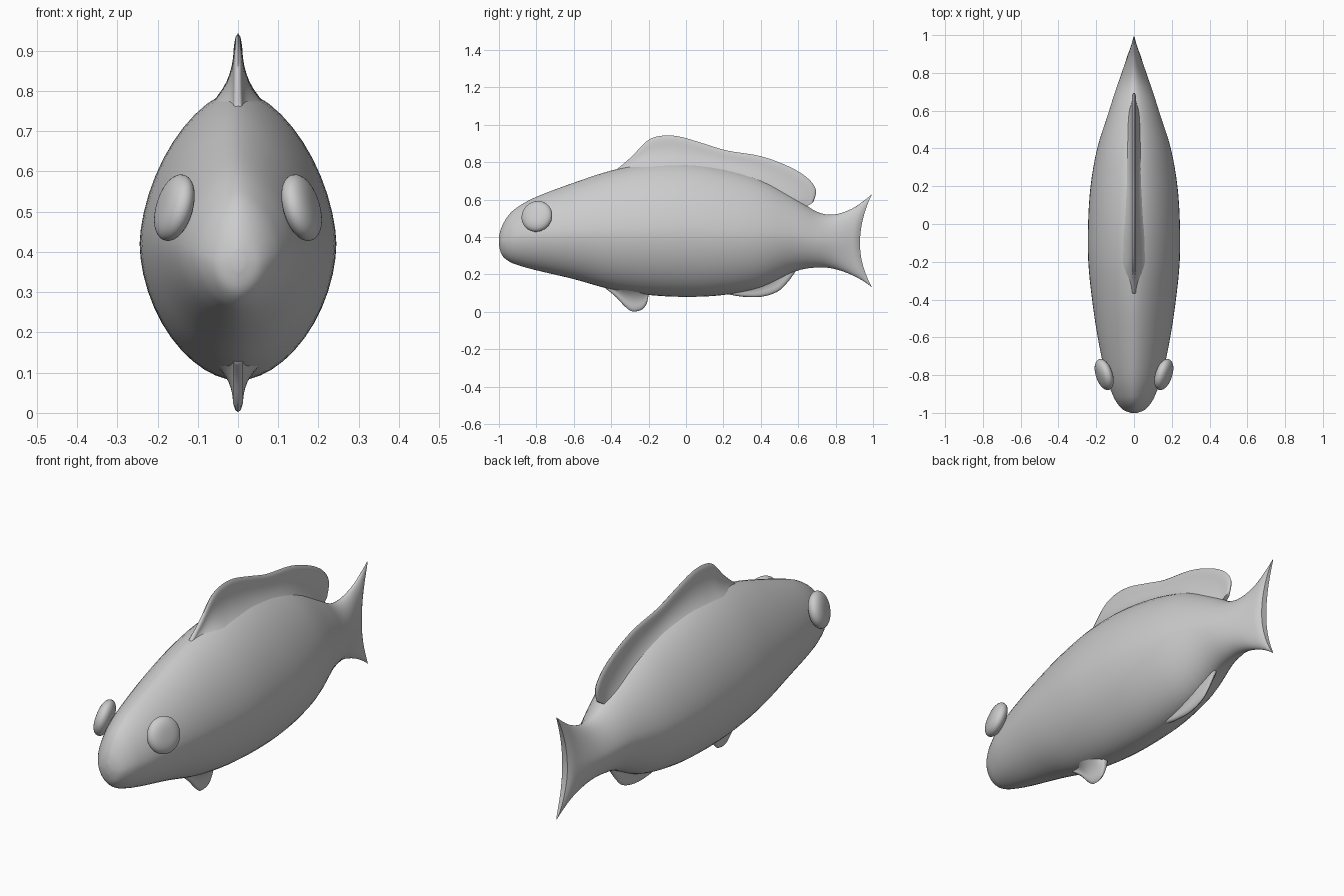
import bpy, bmesh, math
from mathutils import Vector

if "Cube" in bpy.data.objects:
    bpy.data.objects.remove(bpy.data.objects["Cube"])


def smooth_rows(rows, steps):
    """Catmull-Rom interpolation through rows of numbers."""
    out = []
    for i in range(len(rows) - 1):
        p0, p1 = rows[max(i - 1, 0)], rows[i]
        p2, p3 = rows[i + 1], rows[min(i + 2, len(rows) - 1)]
        for s in range(steps):
            t = s / steps
            out.append([0.5 * (2 * b + (c - a) * t + (2 * a - 5 * b + 4 * c - d) * t * t
                               + (3 * b - a - 3 * c + d) * t ** 3)
                        for a, b, c, d in zip(p0, p1, p2, p3)])
    out.append(list(rows[-1]))
    return out


def loft(name, rings, angle=50):
    """Skin mirrored rings; the ends are closed with strips across x."""
    bm = bmesh.new()
    vs = [[bm.verts.new(p) for p in r] for r in rings]
    n = len(vs[0])
    for a, b in zip(vs, vs[1:]):
        for i in range(n):
            j = (i + 1) % n
            bm.faces.new((a[i], a[j], b[j], b[i]))
    for r in (vs[0], vs[-1]):
        for i in range(n // 2):
            loop = [r[i], r[i + 1], r[(n - i - 1) % n], r[(n - i) % n]]
            bm.faces.new(list(dict.fromkeys(loop)))
    bmesh.ops.remove_doubles(bm, verts=bm.verts, dist=1e-5)
    bmesh.ops.recalc_face_normals(bm, faces=bm.faces)
    return finish(name, bm, angle)


def finish(name, bm, angle):
    me = bpy.data.meshes.new(name)
    bm.to_mesh(me)
    bm.free()
    ob = bpy.data.objects.new(name, me)
    bpy.context.collection.objects.link(ob)
    bpy.ops.object.select_all(action='DESELECT')
    ob.select_set(True)
    bpy.context.view_layer.objects.active = ob
    bpy.ops.object.shade_smooth_by_angle(angle=math.radians(angle))
    return ob


def body_ring(y, top, bot, w, bend, n=48):
    """Lens-like section; bend sweeps the upper and lower tips backwards."""
    mid = bot + 0.47 * (top - bot)
    ring = []
    for i in range(n):
        a = 2 * math.pi * i / n
        c, s = math.cos(a), math.sin(a)
        e = 2 / (1.68 if c > 0 else 1.82)
        v = math.copysign(abs(c) ** e, c)
        x = 0 if i in (0, n // 2) else math.copysign(abs(s) ** e, s) * w
        z = mid + v * ((top - mid) if v > 0 else (mid - bot))
        ring.append((x, y + bend * v * v, z))
    return ring


def fin_ring(yb, zb, yt, zt, w, edge, n=12):
    """Fin rib from base to tip, flared where it meets the body."""
    side = []
    for i in range(1, n):
        t = 1 - (i / n) ** 1.3
        h = w * (1 - t) ** 3 + edge * min(1, math.sqrt(i / 3))
        side.append((h, yb + (yt - yb) * t, zb + (zt - zb) * t))
    return ([(0, yt, zt)] + side + [(0, yb, zb)]
            + [(-x, y, z) for x, y, z in reversed(side)])


def fin(name, ribs, edge):
    return loft(name, [fin_ring(*r, edge) for r in smooth_rows(ribs, 4)])


# Body with tail: y, top, bottom, half width, tip sweep
stations = [
    (-1.00, .405, .355, .015, 0), (-.985, .455, .305, .055, 0),
    (-.95, .515, .272, .088, 0), (-.90, .56, .25, .115, 0),
    (-.80, .615, .222, .15, 0), (-.60, .69, .175, .192, 0),
    (-.40, .755, .12, .222, 0), (-.20, .795, .09, .242, 0),
    (0, .80, .08, .243, 0), (.20, .77, .09, .23, 0),
    (.40, .71, .13, .195, 0), (.58, .61, .215, .138, 0),
    (.70, .535, .237, .10, 0), (.78, .52, .23, .072, .01),
    (.86, .55, .198, .045, .025), (.905, .597, .16, .03, .05),
    (.93, .63, .13, .014, .065)]
loft("body", [body_ring(*s) for s in smooth_rows(stations, 4)])

# Dorsal fin: base y, base z, tip y, tip z, flare
fin("dorsal_fin", [
    (-.38, .72, -.37, .762, .04), (-.30, .735, -.29, .83, .07),
    (-.22, .74, -.21, .912, .085), (-.14, .74, -.14, .94, .09),
    (-.04, .74, -.04, .938, .09), (.10, .73, .10, .898, .085),
    (.22, .71, .22, .862, .075), (.36, .67, .40, .832, .06),
    (.46, .62, .55, .777, .05), (.54, .58, .65, .715, .04),
    (.58, .56, .695, .65, .03), (.61, .54, .68, .585, .02)], .010)

# Pelvic fin under the chest
fin("pelvic_fin", [
    (-.44, .17, -.43, .125, .05), (-.38, .16, -.375, .08, .08),
    (-.33, .15, -.325, .027, .09), (-.28, .15, -.285, .002, .09),
    (-.24, .15, -.235, .012, .085), (-.22, .15, -.21, .045, .07),
    (-.21, .15, -.20, .09, .04)], .012)

# Anal fin in front of the tail
fin("anal_fin", [
    (.20, .14, .22, .095, .04), (.27, .16, .30, .081, .07),
    (.36, .18, .40, .08, .07), (.43, .21, .49, .108, .06),
    (.48, .24, .545, .16, .05), (.53, .27, .585, .215, .03)], .012)

# Eyes: flattened button shapes facing outwards
for name, side in (("eye_right", 1), ("eye_left", -1)):
    bm = bmesh.new()
    bmesh.ops.create_uvsphere(bm, u_segments=32, v_segments=20, radius=1)
    turn = Vector((side * .91, -.30, .27)).to_track_quat('Z', 'Y')
    for v in bm.verts:
        r = math.hypot(v.co.x, v.co.y)
        k = r ** -.3 if r > 1e-4 else 0
        p = Vector((v.co.x * k * .085, v.co.y * k * .085, v.co.z * .036))
        v.co = turn @ p + Vector((side * .158, -.797, .51))
    finish(name, bm, 60)
